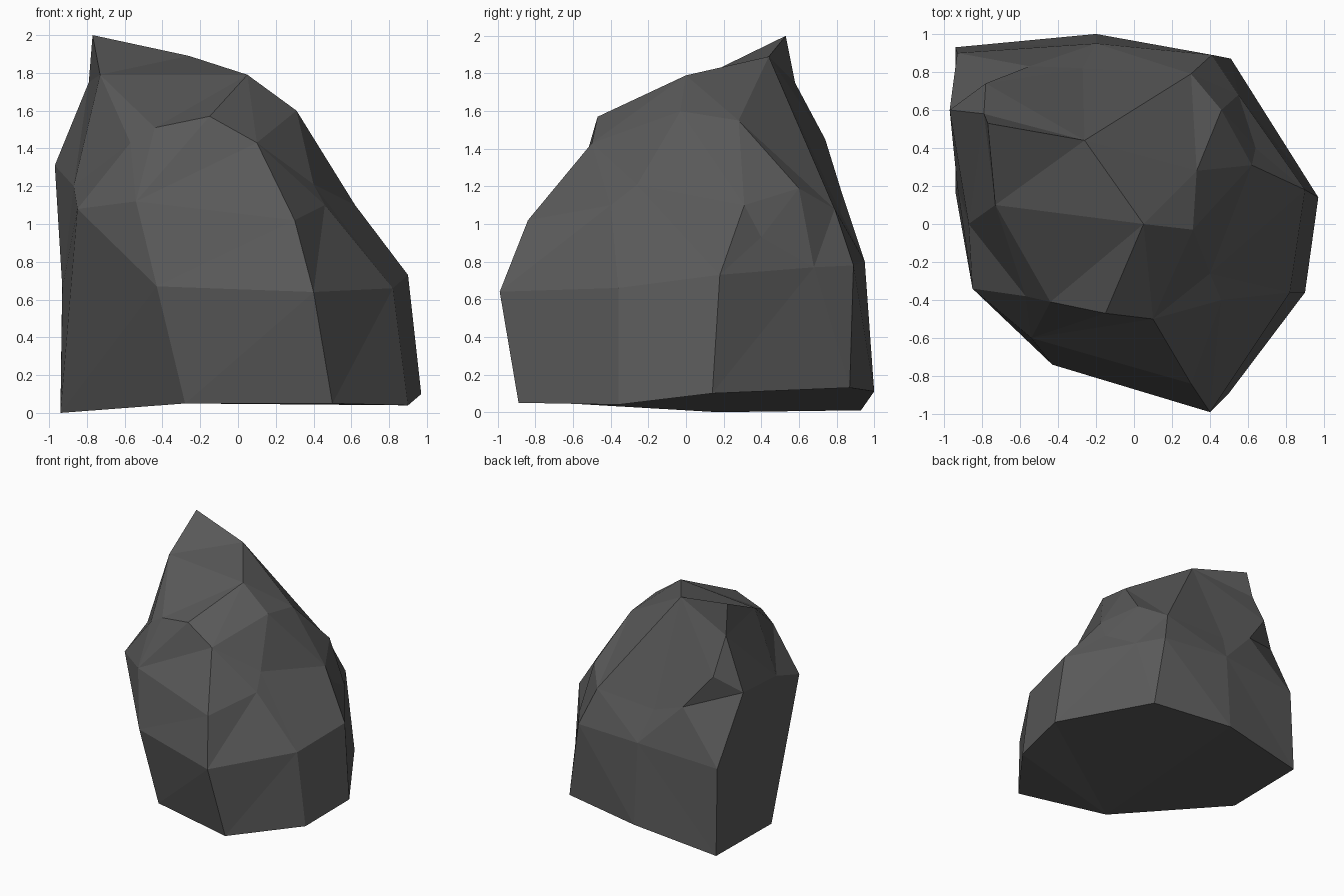
import bpy, bmesh
from mathutils import Vector

# Corner points of the boulder, tier by tier from ground to peak
base = [(-.94, .17, 0), (-.28, -.69, .05), (.5, -.89, .05), (.9, -.36, .04),
        (.97, .14, .1), (.51, .87, .13), (-.2, 1.0, .11), (-.94, .93, .01)]
waist = [(-.93, .2, .66), (-.43, -.74, .67), (.4, -.99, .64), (.82, -.36, .66),
         (.9, .18, .73), (.55, .68, .77), (.41, .89, .78), (-.2, .95, .8),
         (-.93, .9, .75)]
shoulder = [(-.85, -.34, 1.08), (-.54, -.6, 1.12), (.3, -.84, 1.02), (.46, -.4, 1.1),
            (.4, -.26, 1.21), (.62, .31, 1.1), (.64, .4, .93), (.46, .6, 1.19),
            (.3, .79, 1.08), (-.27, .82, 1.06), (-.55, .83, 1.16),
            (-.97, .6, 1.31), (-.87, 0, 1.2)]
crown = [(-.57, -.38, 1.43), (-.44, -.41, 1.51), (-.15, -.47, 1.57), (.1, -.5, 1.43),
         (.31, -.03, 1.6), (.33, .28, 1.55), (.05, 0, 1.79), (-.26, .44, 1.89),
         (-.78, .74, 1.45), (-.79, .58, 1.75), (-.73, .1, 1.79), (-.77, .53, 2.0)]

# Skin the points: hull their directions on a sphere, then push each corner back
# to its true place so the shallow dents are kept
centre = Vector((-.1, .1, .8))
bm = bmesh.new()
target = {}
for p in map(Vector, base + waist + shoulder + crown):
    target[bm.verts.new((p - centre).normalized())] = p
bmesh.ops.convex_hull(bm, input=bm.verts[:])
for v, p in target.items():
    v.co = p
bmesh.ops.recalc_face_normals(bm, faces=bm.faces[:])

mesh = bpy.data.meshes.new("boulder")
bm.to_mesh(mesh)
bm.free()
rock = bpy.data.objects.new("boulder", mesh)
bpy.context.collection.objects.link(rock)

# Dark stone colour
stone = bpy.data.materials.new("dark_stone")
stone.diffuse_color = (.1, .1, .1, 1)
mesh.materials.append(stone)
